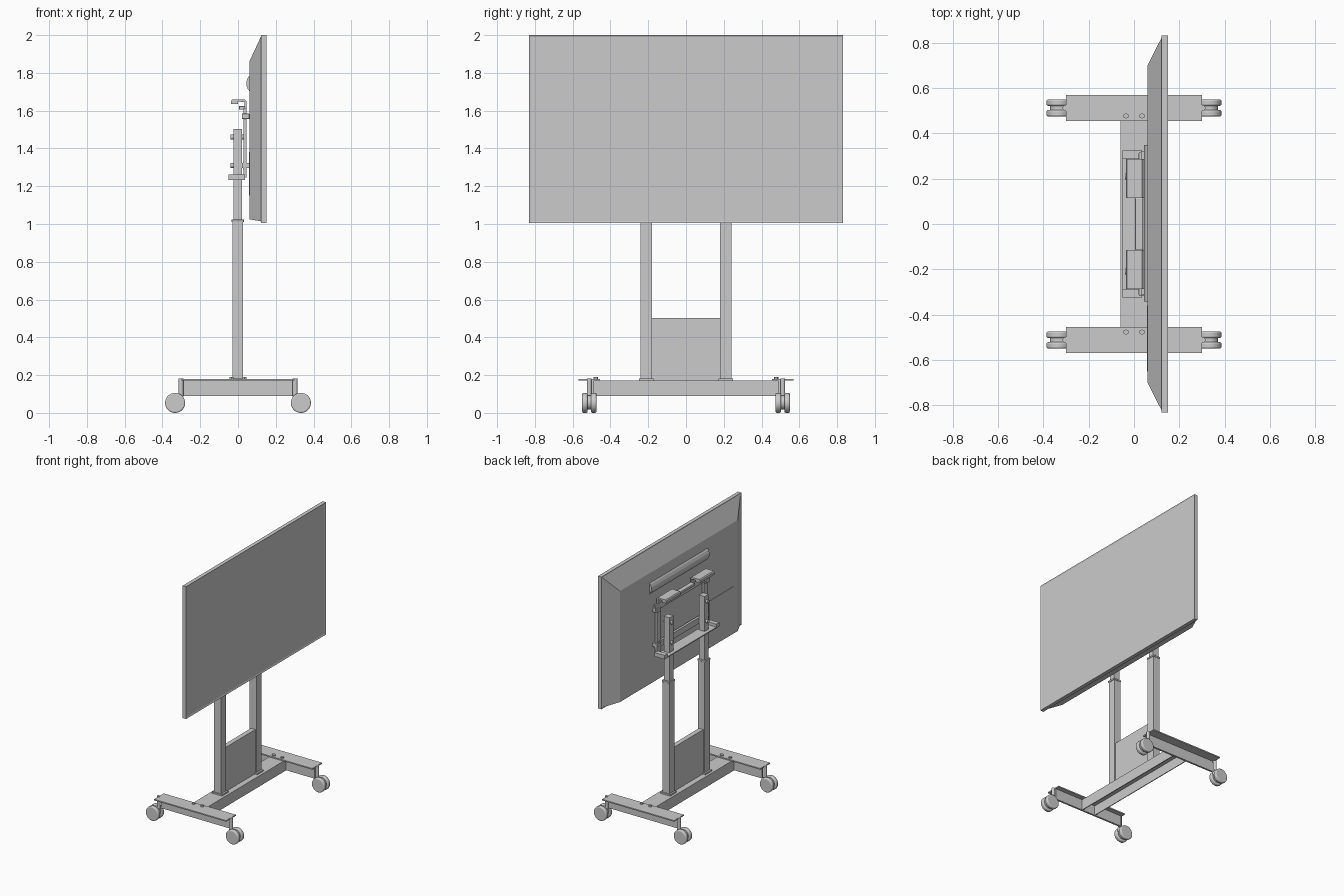
import bpy, bmesh, math
from mathutils import Matrix

if "Cube" in bpy.data.objects:
    bpy.data.objects.remove(bpy.data.objects["Cube"])


def finish(name, bm, bevel=0, smooth=False):
    bmesh.ops.recalc_face_normals(bm, faces=bm.faces)
    me = bpy.data.meshes.new(name)
    bm.to_mesh(me)
    bm.free()
    ob = bpy.data.objects.new(name, me)
    bpy.context.collection.objects.link(ob)
    if bevel:
        m = ob.modifiers.new("bevel", 'BEVEL')
        m.width, m.segments, m.limit_method = bevel, 3, 'ANGLE'
        m.angle_limit = math.radians(50)
    if smooth:
        bpy.ops.object.select_all(action='DESELECT')
        ob.select_set(True)
        bpy.context.view_layer.objects.active = ob
        bpy.ops.object.shade_smooth_by_angle(angle=math.radians(35))
    return ob


def box(name, x, y, z, bevel=0):
    bm = bmesh.new()
    bmesh.ops.create_cube(bm, size=1)
    for v in bm.verts:
        for i, r in enumerate((x, y, z)):
            v.co[i] = r[0] if v.co[i] < 0 else r[1]
    return finish(name, bm, bevel)


def prism(name, profile, y):
    # extrude an x-z profile along y
    bm = bmesh.new()
    f = bm.faces.new([bm.verts.new((px, y[0], pz)) for px, pz in profile])
    ext = bmesh.ops.extrude_face_region(bm, geom=[f])
    for v in ext['geom']:
        if isinstance(v, bmesh.types.BMVert):
            v.co.y = y[1]
    return finish(name, bm)


def cyl(name, c, r, depth, axis='Z', n=32, bevel=0):
    bm = bmesh.new()
    rot = {'Z': Matrix(), 'X': Matrix.Rotation(math.pi / 2, 4, 'Y'),
           'Y': Matrix.Rotation(math.pi / 2, 4, 'X')}[axis]
    bmesh.ops.create_cone(bm, cap_ends=True, segments=n, radius1=r, radius2=r,
                          depth=depth, matrix=Matrix.Translation(c) @ rot)
    return finish(name, bm, bevel, n > 8)


def span(s, a, b):
    return tuple(sorted((s * a, s * b)))


# Display: frame with a slightly recessed screen
bm = bmesh.new()
bmesh.ops.create_cube(bm, size=1)
for v in bm.verts:
    v.co = (0.122 if v.co.x < 0 else 0.15, v.co.y * 1.664, 1.5 + v.co.z * 0.996 + 0.002)
front = [f for f in bm.faces if f.calc_center_median().x > 0.149]
bmesh.ops.inset_region(bm, faces=front, thickness=0.014)
for v in front[0].verts:
    v.co.x -= 0.004
finish("display_frame", bm)

# Tapered display back
bm = bmesh.new()
bmesh.ops.create_cube(bm, size=1)
for v in bm.verts:
    up = v.co.z > 0
    if v.co.x < 0:
        v.co = (0.06, 0.70 * (1 if v.co.y > 0 else -1), 1.86 if up else 1.025)
    else:
        v.co = (0.123, 0.825 * (1 if v.co.y > 0 else -1), 1.995 if up else 1.014)
finish("display_back", bm)

# Rounded ridge and service cover on the back
prism("back_ridge", [(0.062, 1.788), (0.052, 1.775), (0.044, 1.755), (0.044, 1.735),
                     (0.052, 1.715), (0.062, 1.702)], (-0.343, 0.348))
box("service_cover", (0.057, 0.062), (-0.65, -0.36), (1.15, 1.38))

# Base crossbar: channel open underneath
prism("base_crossbar", [(-0.06, 0.09), (-0.06, 0.171), (0.06, 0.171), (0.06, 0.09),
                        (0.054, 0.09), (0.054, 0.163), (-0.054, 0.163), (-0.054, 0.09)],
      (-0.492, 0.492))
box("base_panel", (-0.018, 0.018), (-0.18, 0.18), (0.171, 0.503))

for s in (-1, 1):
    # Telescoping columns
    box("lower_column", (-0.03, 0.027), span(s, 0.18, 0.24), (0.171, 1.012))
    box("column_collar", (-0.034, 0.031), span(s, 0.177, 0.243), (1.01, 1.024), 0.003)
    box("upper_column", (-0.025, 0.022), span(s, 0.187, 0.233), (1.02, 1.503))
    box("column_foot", (-0.042, 0.04), span(s, 0.172, 0.248), (0.171, 0.182))

    # Legs: top flange over an upright web
    box("leg_flange", (-0.3, 0.3), span(s, 0.455, 0.57), (0.171, 0.18))
    box("leg_web", (-0.29, 0.295), span(s, 0.488, 0.502), (0.09, 0.172))
    for x in (-0.035, 0.035):
        cyl("leg_bolt", (x, s * 0.477, 0.184), 0.012, 0.012, n=6)

    # Twin-wheel casters
    for e in (-1, 1):
        cyl("caster_stem", (e * 0.302, s * 0.512, 0.135), 0.013, 0.094, n=20)
        cyl("caster_hub", (e * 0.333, s * 0.512, 0.055), 0.038, 0.03, 'Y')
        box("caster_arm", span(e, 0.29, 0.335), span(s, 0.5, 0.524), (0.06, 0.095))
        for d in (-0.0235, 0.0235):
            cyl("caster_wheel", (e * 0.333, s * 0.512 + d, 0.053), 0.053, 0.028, 'Y', 40, 0.007)

    # Mount uprights with hooks over the top
    box("mount_upright", (0.03, 0.044), span(s, 0.255, 0.305), (1.245, 1.61))
    prism("mount_hook", [(-0.036, 1.634), (-0.036, 1.652), (-0.03, 1.66), (0.036, 1.66),
                         (0.045, 1.65), (0.045, 1.58), (0.034, 1.58), (0.034, 1.646),
                         (0.0, 1.648), (0.0, 1.634)], span(s, 0.115, 0.287))
    for z in (1.31, 1.57):
        box("mount_spacer", (0.02, 0.061), span(s, 0.265, 0.315), (z - 0.014, z + 0.014), 0.003)
    # Clamp bolts through the columns
    for z in (1.31, 1.46):
        cyl("clamp_bolt", (-0.004, s * 0.21, z), 0.013, 0.07, 'X', 16)
    box("shelf_end", (-0.05, 0.036), span(s, 0.29, 0.325), (1.235, 1.262))

# Mount rails, handle and bottom shelf
box("mount_top_rail", (0.03, 0.044), (-0.31, 0.32), (1.57, 1.615))
box("mount_bottom_rail", (0.026, 0.044), (-0.31, 0.31), (1.285, 1.33))
box("mount_handle", (0.005, 0.04), (-0.115, 0.115), (1.605, 1.625), 0.004)
box("mount_shelf", (-0.05, 0.036), (-0.32, 0.325), (1.232, 1.24))
